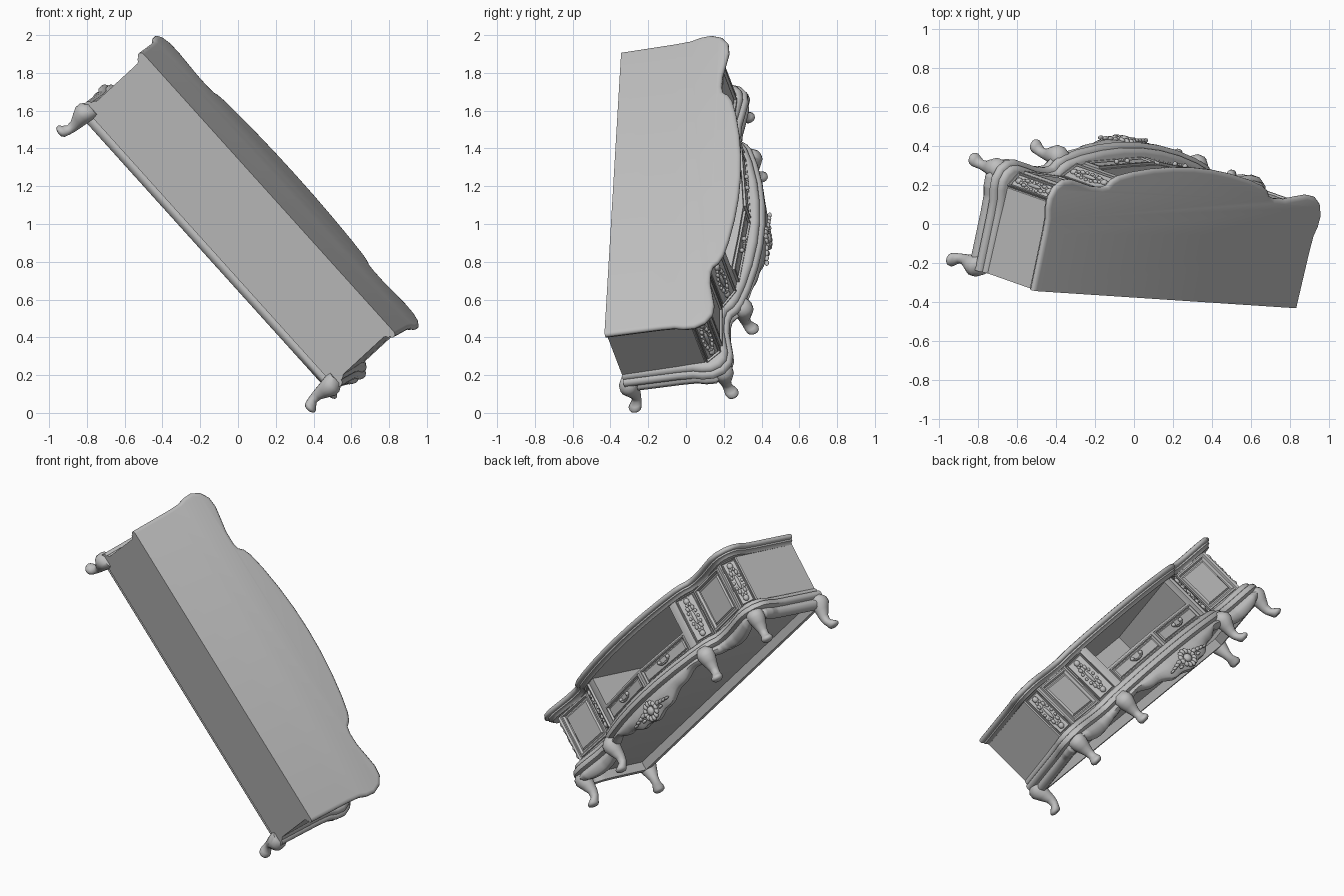
import bpy, bmesh, math
from mathutils import Matrix, Vector

if "Cube" in bpy.data.objects:
    bpy.data.objects.remove(bpy.data.objects["Cube"])

# Tilted frame: length, depth (towards the fronts) and height axes
LENGTH = Vector((0.669, -0.044, -0.742)).normalized()
DEPTH = Vector((0.215, 0.967, 0.137))
HEIGHT = LENGTH.cross(DEPTH).normalized()
DEPTH = HEIGHT.cross(LENGTH)
FRAME = Matrix((LENGTH, DEPTH, HEIGHT)).transposed().to_4x4()
FRAME.translation = (0.1625, -0.3875, 1.165)

grey = bpy.data.materials.new("plain_grey")
grey.use_nodes = True
grey.diffuse_color = (0.52, 0.52, 0.52, 1)
grey.node_tree.nodes["Principled BSDF"].inputs["Base Color"].default_value = (0.52, 0.52, 0.52, 1)


def finish(bm, name, angle=35):
    bmesh.ops.recalc_face_normals(bm, faces=bm.faces)
    bm.transform(FRAME)
    mesh = bpy.data.meshes.new(name)
    bm.to_mesh(mesh)
    bm.free()
    mesh.materials.append(grey)
    ob = bpy.data.objects.new(name, mesh)
    bpy.context.collection.objects.link(ob)
    bpy.ops.object.select_all(action='DESELECT')
    ob.select_set(True)
    bpy.context.view_layer.objects.active = ob
    bpy.ops.object.shade_smooth_by_angle(angle=math.radians(angle))
    return ob


def skin(bm, rings, closed=False):
    rows = [[bm.verts.new(p) for p in ring] for ring in rings]
    n = len(rows[0])
    pairs = list(zip(rows, rows[1:])) + ([(rows[-1], rows[0])] if closed else [])
    for a, b in pairs:
        for i in range(n):
            j = (i + 1) % n
            bm.faces.new((a[i], a[j], b[j], b[i]))
    if not closed:
        bm.faces.new(rows[0])
        bm.faces.new(rows[-1])


# Serpentine plan shared by the top, the base moulding and the apron
half = [(1.01, 0), (1.015, .3), (1.02, .38), (1.036, .43), (1.04, .49), (1.015, .548),
        (.965, .585), (.9, .592), (.82, .578), (.74, .563), (.66, .562), (.62, .572),
        (.595, .602), (.55, .625), (.45, .65), (.3, .675), (.15, .69), (0, .695)]
plan = [Vector(p) for p in half] + [Vector((-u, v)) for u, v in half[-2::-1]]
base_plan = [Vector((p.x, p.y + .03 * max(0, 1 - (p.x / .6) ** 2))) for p in plan]


def resample(pts, steps):
    return [a.lerp(b, k / steps) for a, b in zip(pts, pts[1:] + pts[:1]) for k in range(steps)]


def inset(pts, d, flat_back=True):
    out = []
    for i, p in enumerate(pts):
        a = (p - pts[i - 1]).normalized()
        b = (pts[(i + 1) % len(pts)] - p).normalized()
        n = Vector((-a.y - b.y, a.x + b.x)) / (1 + a.dot(b))
        q = p + n * d
        if flat_back and p.y < 1e-5:
            q.y = 0
        out.append(q)
    return out


def moulding(name, pts, profile):
    bm = bmesh.new()
    skin(bm, [[(p.x, p.y, w) for p in inset(pts, d)] for d, w in profile])
    finish(bm, name, 50)


moulding("table_top", plan, [(.022, 0), (.008, -.003), (0, -.012), (0, -.024), (.008, -.032),
                             (.016, -.034), (.016, -.044), (.03, -.05), (.036, -.062)])
moulding("base_moulding", base_plan, [(.045, -.36), (.03, -.368), (.022, -.382), (.022, -.39),
                                      (.008, -.394), (0, -.408), (0, -.424), (.012, -.434),
                                      (.03, -.44)])


# Scalloped apron under the base
def lower_edge(p):
    a = abs(p.x)
    if p.y < .5:
        return -.492
    if a < .5:
        return -.48 - .1 * math.cos(math.pi * a) ** 2 + .015 * math.sin(math.pi * a * 6) ** 2
    return -.48 - .035 * math.sin(math.pi * min(1, max(0, (a - .6) / .35)))


fine = resample(base_plan, 6)
bm = bmesh.new()
rows = []
for d, t in [(.024, 0), (.01, .3), (.008, .55), (.02, .9), (.03, 1), (.06, 1), (.065, 0)]:
    rows.append([(q.x, q.y, -.436 + t * (lower_edge(p) + .436))
                 for p, q in zip(fine, inset(fine, d, False))])
skin(bm, rows, closed=True)
finish(bm, "apron", 45)


def prism(name, pts, low, high):
    bm = bmesh.new()
    skin(bm, [[(u, v, w) for u, v in pts] for w in (low, high)])
    finish(bm, name)


# Fronts are given as plan edges running from the outside inwards
corner = ((.975, .455), (.9, .537))
door = ((.88, .535), (.615, .522))
pilaster = ((.6, .52), (.48, .6))
drawer = ((.43, .605), (.015, .648))


def flip(edge):
    return tuple((-u, v) for u, v in reversed(edge))


def panel(name, edge, low, high, border):
    a, b = Vector(edge[0]), Vector(edge[1])
    t = (b - a).normalized()
    n = Vector((t.y, -t.x))
    bm = bmesh.new()
    skin(bm, [[(p.x, p.y, w) for p in (a - n * .01, b - n * .01, b + n * .014, a + n * .014)]
              for w in (low, high)])
    bmesh.ops.recalc_face_normals(bm, faces=bm.faces)
    face = max(bm.faces, key=lambda f: f.normal.dot(Vector((n.x, n.y, 0))))
    for width, depth in [(border * .5, 0), (border * .4, -.012), (border * .4, 0), (border * .4, .008)]:
        bmesh.ops.inset_region(bm, faces=[face], thickness=width, depth=depth)
    finish(bm, name)


def carving(name, centre, normal, beads):
    """Beads: (sideways, upwards, half width, half height, relief)."""
    n = Vector(normal).normalized()
    bm = bmesh.new()
    for s, h, rs, rh, rn in beads:
        m = Matrix(((-n.y, n.x, 0, centre[0] - n.y * s), (n.x, n.y, 0, centre[1] + n.x * s),
                    (0, 0, 1, centre[2] + h), (0, 0, 0, 1)))
        bmesh.ops.create_icosphere(bm, subdivisions=2, radius=1,
                                   matrix=m @ Matrix.Diagonal((rs, rn, rh, 1)))
    finish(bm, name, 60)


def oval(count, rs, rh, size):
    angles = [2 * math.pi * k / count for k in range(count)]
    return [(rs * math.cos(a), rh * math.sin(a), size, size * 1.2, size) for a in angles]


crest = oval(16, .026, .09, .009) + [(0, 0, .011, .05, .012), (0, .108, .018, .02, .014),
                                     (0, -.108, .018, .02, .014)]
crest += [(s * .016, h, .01, .016, .012) for s in (-1, 1) for h in (-.06, .06)]


def leg(name, anchor, out):
    d = Vector(out).normalized()
    bm = bmesh.new()
    rings = []
    for o, w, r in [(0, -.41, .045), (.018, -.445, .055), (.022, -.475, .053), (.014, -.51, .042),
                    (.004, -.55, .029), (.006, -.58, .025), (.02, -.598, .031),
                    (.032, -.612, .036), (.034, -.625, .033), (.03, -.634, .022)]:
        rings.append([(anchor[0] + d.x * o + r * math.cos(k * math.pi / 8),
                       anchor[1] + d.y * o + r * math.sin(k * math.pi / 8), w) for k in range(16)])
    skin(bm, rings)
    finish(bm, name, 60)


# Cupboards, fronts, carvings and legs on both sides
cupboard = [(.975, 0), *corner, *pilaster, (.43, .605), (.43, 0)]
for side, sign in (("left", 1), ("right", -1)):
    pick = (lambda e: e) if sign > 0 else flip
    prism(side + "_cupboard", [(u * sign, v) for u, v in cupboard], -.37, -.05)
    panel(side + "_door", pick(door), -.355, -.07, .03)
    panel(side + "_drawer", pick(drawer), -.362, -.26, .02)
    for label, edge in (("corner", corner), ("pilaster", pilaster)):
        a, b = Vector(edge[0]), Vector(edge[1])
        n = Vector((b.y - a.y, a.x - b.x)).normalized()
        panel(f"{side}_{label}_panel", pick((a.lerp(b, .06), a.lerp(b, .94))), -.36, -.065, .012)
        mid = (a + b) / 2 + n * .012
        carving(f"{side}_{label}_carving", (mid.x * sign, mid.y, -.21), (n.x * sign, n.y), crest)
    # Drop handle on each drawer
    handle = [(.04 * math.cos(a), -.018 * math.sin(a), .007, .007, .008)
              for a in [math.pi * k / 10 for k in range(11)]]
    handle += [(s * .04, .004, .013, .013, .013) for s in (-1, 1)]
    carving(side + "_drawer_handle", (sign * .222, .645, -.305), (sign * .1, 1), handle)
    leg(side + "_back_leg", (sign * .958, .028), (sign, -.8))
    leg(side + "_outer_front_leg", (sign * .957, .517), (sign, .8))
    leg(side + "_inner_front_leg", (sign * .525, .6), (sign * .6, 1))

# Centre bay: open niche above the drawers
bay = [(.43, 0), (.43, .605), (.2, .632), (0, .65), (-.2, .632), (-.43, .605), (-.43, 0)]
prism("drawer_case", bay, -.37, -.245)
prism("niche_back", [(-.44, 0), (.44, 0), (.44, .02), (-.44, .02)], -.25, -.05)

# Shell and scroll carving in the middle of the apron
shell = [(.05 * math.sin(a), .045 * math.cos(a), .014, .02, .014)
         for a in [math.pi * k / 6 for k in range(-6, 6)]]
shell += [(0, 0, .028, .028, .02)]
for s in (-1, 1):
    shell += [(s * (.08 + .03 * k), .01 - .006 * k, .02, .014 - .002 * k, .012) for k in range(4)]
    shell += [(s * .09, -.02, .018, .01, .01)]
carving("apron_carving", (0, .715, -.515), (0, 1), shell)
